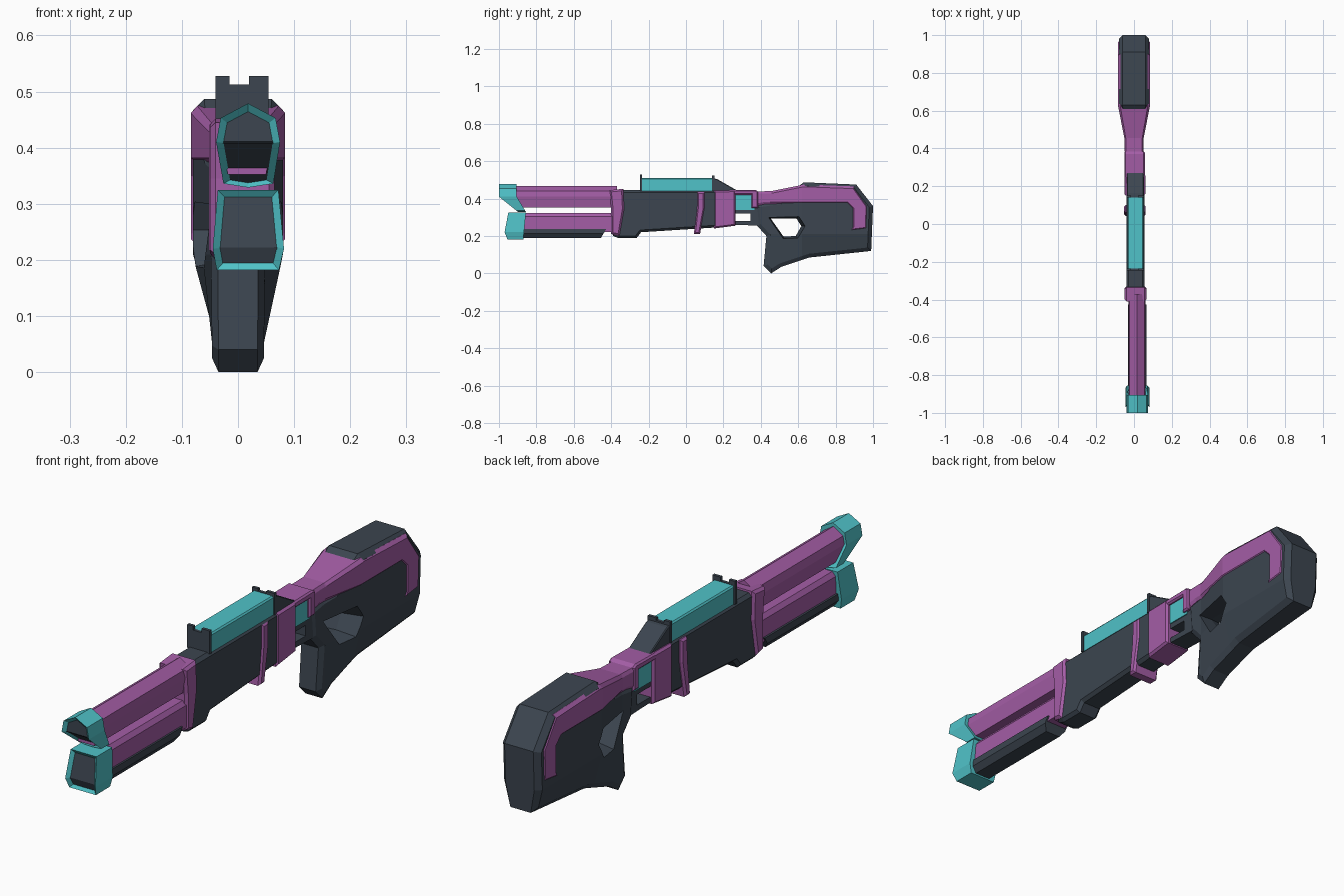
import bpy, bmesh
from mathutils import Vector

if "Cube" in bpy.data.objects:
    bpy.data.objects.remove(bpy.data.objects["Cube"])


def material(name, rgb):
    m = bpy.data.materials.new(name)
    m.diffuse_color = (*rgb, 1)
    m.use_nodes = True
    m.node_tree.nodes["Principled BSDF"].inputs["Base Color"].default_value = m.diffuse_color
    return m


PURPLE = material("purple", (0.37, 0.11, 0.38))
TEAL = material("teal", (0.08, 0.54, 0.58))
DARK = material("dark", (0.045, 0.06, 0.08))


def prism(name, pts, lo, hi, mat, axis="x", bevel=0, cuts=(), shape=None, bore=False):
    """Extrude a profile along x (pts are y,z) or y (pts are x,z), chamfer the rims, then reshape."""
    put = (lambda t, a, b: Vector((t, a, b))) if axis == "x" else (lambda t, a, b: Vector((a, t, b)))
    k = "xyz".index(axis)
    bm = bmesh.new()
    face = bm.faces.new([bm.verts.new(put(lo, a, b)) for a, b in pts])
    ext = bmesh.ops.extrude_face_region(bm, geom=[face], use_keep_orig=True)["geom"]
    bmesh.ops.translate(bm, vec=put(hi - lo, 0, 0), verts=[v for v in ext if isinstance(v, bmesh.types.BMVert)])
    bmesh.ops.recalc_face_normals(bm, faces=bm.faces)
    if bevel:
        rims = [e for e in bm.edges if abs(e.verts[0].co[k] - e.verts[1].co[k]) < 1e-6]
        bmesh.ops.bevel(bm, geom=rims, offset=bevel, segments=1, affect="EDGES", clamp_overlap=True)
    for ax, val in cuts:
        n = Vector([float(ax == c) for c in "xyz"])
        bmesh.ops.bisect_plane(bm, geom=bm.verts[:] + bm.edges[:] + bm.faces[:], plane_co=n * val, plane_no=n)
    if shape:
        for v in bm.verts:
            v.co = shape(v.co.copy())
    bmesh.ops.recalc_face_normals(bm, faces=bm.faces)
    if bore:  # recessed dark opening on the front
        bm.normal_update()
        front = [f for f in bm.faces if f.normal.y < -0.4]
        bmesh.ops.inset_region(bm, faces=front, thickness=0.013, use_even_offset=True)
        for f in front:
            f.material_index = 1
        for v in {v for f in front for v in f.verts}:
            v.co.y += 0.012
    me = bpy.data.meshes.new(name)
    bm.to_mesh(me)
    bm.free()
    ob = bpy.data.objects.new(name, me)
    bpy.context.collection.objects.link(ob)
    me.materials.append(mat)
    if bore:
        me.materials.append(DARK)
    return ob


def ramp(t, a, b, va, vb):
    return va + (vb - va) * min(1, max(0, (t - a) / (b - a)))


# Stock: narrow at the neck and along the bottom
def stock_taper(c):
    c.x *= min(ramp(c.y, 0.45, 0.62, 0.6, 1), ramp(c.z, 0.08, 0.21, 0.58, 1))
    return c


stock_cuts = [("y", 0.45), ("y", 0.62), ("z", 0.21)]
stock = prism("stock_body", [(0.37, 0.37), (0.38, 0.255), (0.43, 0.2), (0.415, 0.04), (0.455, 0), (0.51, 0.035),
              (0.66, 0.085), (0.99, 0.12), (1.0, 0.36), (0.91, 0.475), (0.63, 0.487), (0.5, 0.39)],
              -0.08, 0.08, DARK, bevel=0.02, cuts=stock_cuts, shape=stock_taper)


# Thumb hole, flared toward both sides
def flare(c):
    s = ramp(abs(c.x), 0, 0.1, 0.86, 1.12)
    return Vector((c.x, 0.535 + (c.y - 0.535) * s, 0.25 + (c.z - 0.25) * s))


cutter = prism("hole_cutter", [(0.44, 0.3), (0.6, 0.3), (0.63, 0.253), (0.595, 0.192), (0.52, 0.187)],
               -0.1, 0.1, DARK, cuts=[("x", 0)], shape=flare)
cutter.hide_render = True
mod = stock.modifiers.new("hole", "BOOLEAN")
mod.operation = "DIFFERENCE"
mod.object = cutter
mod.solver = "EXACT"
bpy.context.view_layer.objects.active = stock
bpy.ops.object.modifier_apply(modifier=mod.name)
bpy.data.objects.remove(cutter)

prism("stock_shell", [(0.375, 0.36), (0.375, 0.438), (0.455, 0.44), (0.63, 0.475), (0.9, 0.465), (0.975, 0.36),
      (0.97, 0.235), (0.87, 0.222), (0.885, 0.25), (0.885, 0.345), (0.86, 0.37), (0.42, 0.37)],
      -0.0835, 0.0835, PURPLE, bevel=0.012, cuts=stock_cuts[:2], shape=stock_taper)

# Receiver and its rear frame
prism("receiver", [(-0.39, 0.2), (-0.36, 0.188), (-0.265, 0.188), (-0.24, 0.22), (0.2, 0.248), (0.2, 0.445),
      (-0.39, 0.445)], -0.041, 0.056, DARK, bevel=0.012)
prism("receiver_rear_block", [(0.15, 0.24), (0.265, 0.255), (0.265, 0.445), (0.15, 0.443)],
      -0.05, 0.06, PURPLE, bevel=0.008)
prism("neck_bridge", [(0.25, 0.445), (0.37, 0.447), (0.385, 0.438), (0.385, 0.35), (0.35, 0.35), (0.35, 0.42),
      (0.25, 0.42)], -0.051, 0.057, PURPLE, bevel=0.006)
prism("neck_window", [(0.25, 0.34), (0.365, 0.34), (0.365, 0.43), (0.25, 0.43)], -0.04, 0.046, TEAL)
prism("trigger_frame", [(0.25, 0.35), (0.25, 0.32), (0.345, 0.32), (0.345, 0.28), (0.25, 0.28), (0.25, 0.26),
      (0.4, 0.255), (0.4, 0.35)], -0.036, 0.042, DARK)

# Purple bands around the receiver
prism("front_band", [(-0.41, 0.445), (-0.335, 0.452), (-0.33, 0.345), (-0.355, 0.2), (-0.40, 0.21), (-0.40, 0.345)],
      -0.05, 0.065, PURPLE, bevel=0.01)
prism("rear_band", [(0.06, 0.435), (0.1, 0.435), (0.1, 0.35), (0.075, 0.21), (0.042, 0.21), (0.058, 0.35)],
      -0.052, 0.062, PURPLE, bevel=0.008)

# Top rail, sights and sight ramp
prism("top_rail", [(-0.035, 0.44), (0.05, 0.44), (0.05, 0.505), (0.045, 0.511), (-0.03, 0.511), (-0.035, 0.505)],
      -0.24, 0.145, TEAL, axis="y")
for label, y, top in (("front_sight", -0.247, 0.528), ("rear_sight", 0.14, 0.522)):
    prism(label, [(-0.04, 0.44), (0.054, 0.44), (0.054, top), (0.02, top), (0.02, 0.513), (-0.015, 0.513),
          (-0.015, top), (-0.04, top)], y, y + 0.012, DARK, axis="y")
prism("sight_ramp", [(0.145, 0.44), (0.145, 0.508), (0.165, 0.505), (0.27, 0.445), (0.27, 0.44)],
      -0.038, 0.052, DARK, bevel=0.004)

# Barrels
prism("upper_barrel", [(0.016, 0.466), (0.056, 0.44), (0.06, 0.41), (0.05, 0.352), (-0.018, 0.352), (-0.03, 0.41),
      (-0.024, 0.44)], -0.93, -0.37, PURPLE, axis="y")
prism("lower_barrel", [(-0.024, 0.22), (0.06, 0.22), (0.06, 0.305), (0.048, 0.322), (-0.014, 0.322), (-0.026, 0.305)],
      -0.9, -0.37, PURPLE, axis="y")


def slant_back(c):
    if c.y > -0.6:
        c.y += (c.z - 0.19) * 0.6
    return c


prism("lower_barrel_base", [(-0.032, 0.238), (-0.032, 0.212), (-0.014, 0.188), (0.05, 0.188), (0.067, 0.212),
      (0.067, 0.238)], -0.9, -0.455, DARK, axis="y", shape=slant_back)


# Muzzle caps, slanted in side view
def upper_slant(c):
    drop = max(0, 0.41 - c.z)
    c.y = -1 + drop * 1.25 if c.y < -0.93 else -0.905 + drop * 0.6
    return c


def lower_slant(c):
    if c.y < -0.92:
        c.y = -0.97 + abs(c.z - 0.22) * (0.19 if c.z > 0.22 else 0.4)
    else:
        c.y = -0.87 + (c.z - 0.182) * 0.1
    return c


prism("upper_muzzle", [(0.018, 0.479), (0.067, 0.453), (0.075, 0.41), (0.063, 0.336), (0.018, 0.329),
      (-0.026, 0.336), (-0.039, 0.41), (-0.031, 0.453)], -1, -0.9, TEAL, axis="y",
      cuts=[("z", 0.41)], shape=upper_slant, bore=True)
prism("lower_muzzle", [(-0.036, 0.325), (0.072, 0.325), (0.082, 0.22), (0.073, 0.182), (-0.038, 0.182),
      (-0.045, 0.22)], -0.97, -0.86, TEAL, axis="y", cuts=[("z", 0.22)], shape=lower_slant, bore=True)
